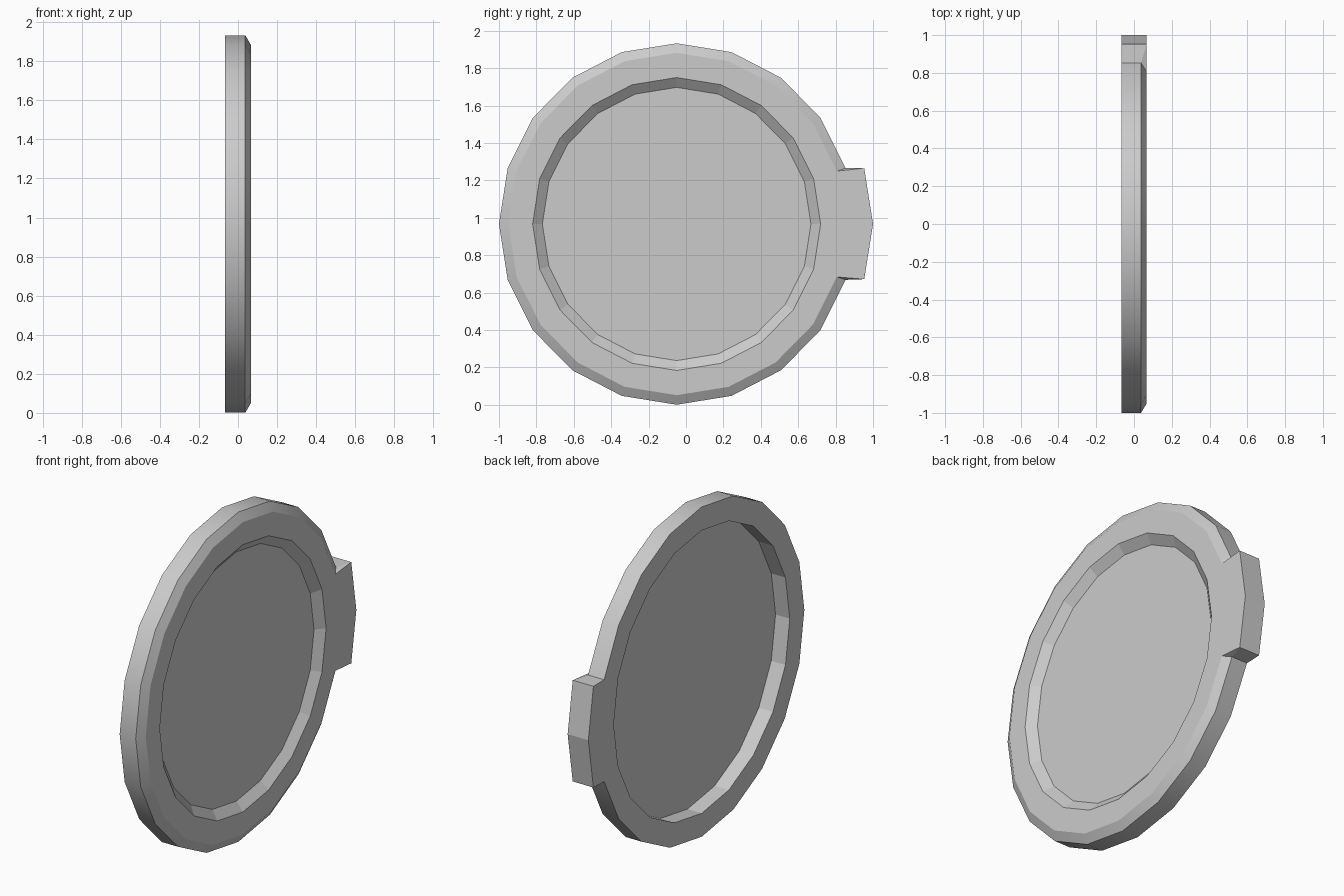
import bpy, bmesh, math

if "Cube" in bpy.data.objects:
    bpy.data.objects.remove(bpy.data.objects["Cube"])

N = 20                      # sides of the disc
CY, CZ, STRETCH = -0.05, 0.967, 1.017
XB, XF, XM, XD = -0.067, 0.067, 0.037, 0.025   # back, front, bevel start, panel

bm = bmesh.new()


def loop(x, r):
    """One ring of vertices around the disc axis (first vertex points to +y)."""
    return [bm.verts.new((x, CY + r * math.cos(2 * math.pi * i / N),
                          CZ + r * STRETCH * math.sin(2 * math.pi * i / N)))
            for i in range(N)]


def band(a, b, skip=(), smooth=False):
    for i in range(N):
        if i not in skip:
            j = (i + 1) % N
            bm.faces.new((a[i], a[j], b[j], b[i])).smooth = smooth


tab_sides = (N - 1, 0)

# Rim cross-section, from the back recess round to the front recess
floor_back = loop(XD, 0.815)
lip_back = loop(XB, 0.815)
outer_back = loop(XB, 0.95)
outer_front = loop(XM, 0.95)
bevel_front = loop(XF, 0.90)
lip_front = loop(XF, 0.77)
panel_edge = loop(XD, 0.718)

band(floor_back, lip_back)
band(lip_back, outer_back)
band(outer_back, outer_front, tab_sides, True)
band(outer_front, bevel_front, tab_sides, True)
band(bevel_front, lip_front)
band(lip_front, panel_edge)

# Thin centre panel, shared by front and back recess
band(panel_edge, floor_back)
bm.faces.new(panel_edge)

# Side tab replacing two of the rim segments
idx = (N - 1, 0, 1)
outline = [(0.953, 0.672), (1.0, CZ), (0.953, 1.265)]
tab_f = [bm.verts.new((XF, y, z)) for y, z in outline]
tab_b = [bm.verts.new((XB, y, z)) for y, z in outline]
for k in range(2):
    i, j = idx[k], idx[k + 1]
    bm.faces.new((bevel_front[i], tab_f[k], tab_f[k + 1], bevel_front[j]))
    bm.faces.new((tab_f[k], tab_b[k], tab_b[k + 1], tab_f[k + 1]))
    bm.faces.new((tab_b[k], outer_back[i], outer_back[j], tab_b[k + 1]))
for k in (0, 2):
    i = idx[k]
    bm.faces.new((bevel_front[i], outer_front[i], tab_f[k]))
    bm.faces.new((outer_front[i], outer_back[i], tab_b[k], tab_f[k]))

# Only the outer band is smooth; corners stay crisp
bmesh.ops.recalc_face_normals(bm, faces=bm.faces)
for e in bm.edges:
    e.smooth = e.calc_face_angle(0) < math.radians(30)

mesh = bpy.data.meshes.new("round_lid")
bm.to_mesh(mesh)
bm.free()
bpy.context.collection.objects.link(bpy.data.objects.new("round_lid", mesh))
for v in mesh.vertices:
    v.co.z = max(v.co.z, 0.0)
